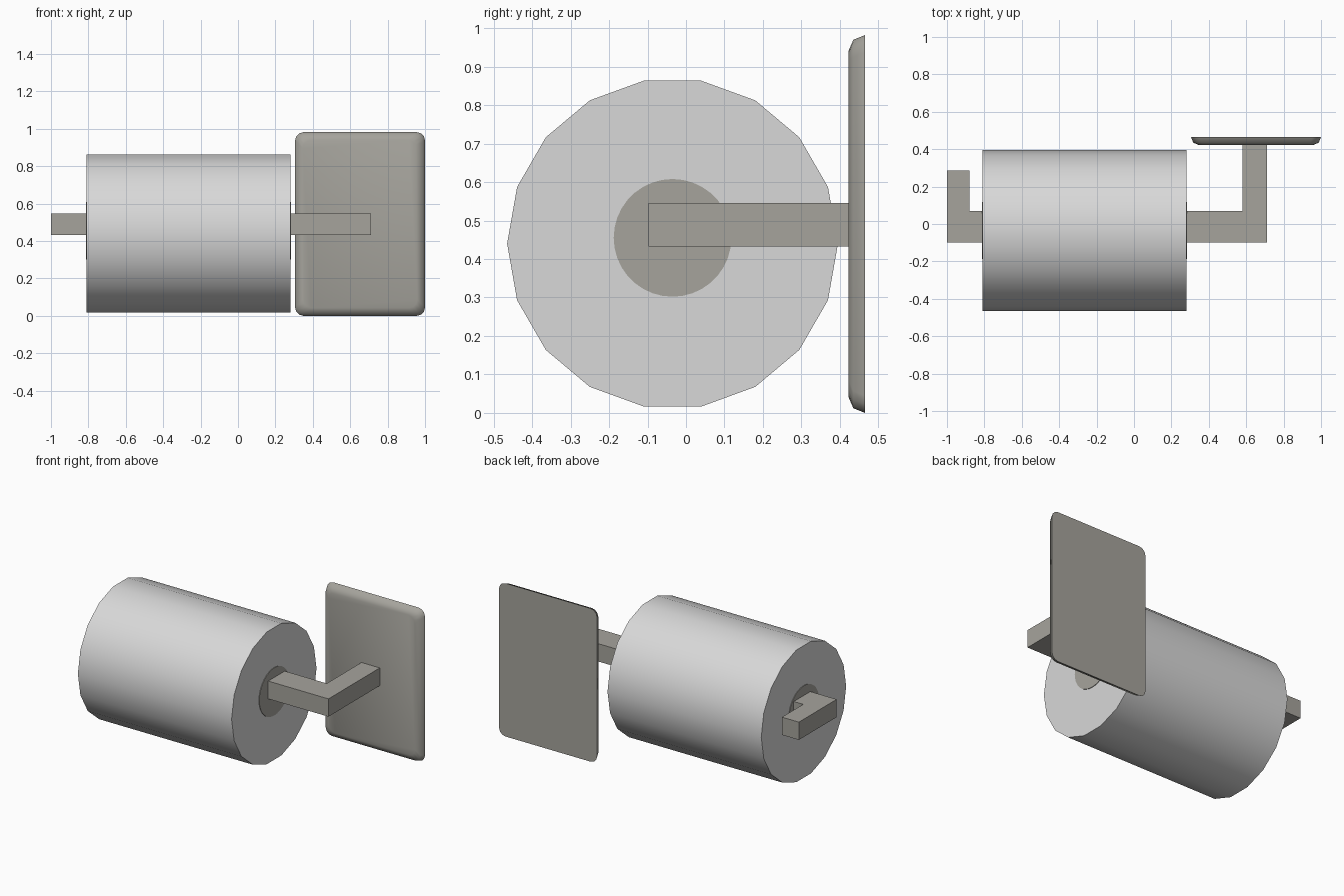
import bpy, bmesh, math

if "Cube" in bpy.data.objects:
    bpy.data.objects.remove(bpy.data.objects["Cube"])


def material(name, rgb):
    m = bpy.data.materials.new(name)
    m.diffuse_color = (*rgb, 1)
    m.use_nodes = True
    m.node_tree.nodes["Principled BSDF"].inputs["Base Color"].default_value = m.diffuse_color
    return m


paper = material("pale grey paper", (0.69, 0.69, 0.69))
metal = material("warm grey metal", (0.38, 0.37, 0.335))


def loft(name, rings, mat, smooth=None):
    """Skin a stack of equal-length rings and cap both ends."""
    bm = bmesh.new()
    rows = [[bm.verts.new(p) for p in ring] for ring in rings]
    n = len(rows[0])
    for a, b in zip(rows, rows[1:]):
        for i in range(n):
            bm.faces.new((a[i], a[(i + 1) % n], b[(i + 1) % n], b[i]))
    bm.faces.new(rows[0])
    bm.faces.new(rows[-1])
    bmesh.ops.recalc_face_normals(bm, faces=bm.faces)
    me = bpy.data.meshes.new(name)
    bm.to_mesh(me)
    bm.free()
    me.materials.append(mat)
    ob = bpy.data.objects.new(name, me)
    bpy.context.collection.objects.link(ob)
    if smooth:
        bpy.ops.object.select_all(action='DESELECT')
        ob.select_set(True)
        bpy.context.view_layer.objects.active = ob
        bpy.ops.object.shade_smooth_by_angle(angle=math.radians(smooth))
    return ob


def circle(x, y, z, r, n):
    return [(x, y + r * math.cos(2 * math.pi * i / n),
             z + r * math.sin(2 * math.pi * i / n)) for i in range(n)]


def rounded_rect(y, inset, r=0.045, steps=3):
    x0, x1, z0, z1 = 0.305 + inset, 1.0 - inset, inset, 0.982 - inset
    corners = [(x1 - r, z1 - r), (x0 + r, z1 - r), (x0 + r, z0 + r), (x1 - r, z0 + r)]
    pts = []
    for k, (cx, cz) in enumerate(corners):
        for s in range(steps + 1):
            a = math.pi / 2 * (k + s / steps)
            pts.append((cx + r * math.cos(a), y, cz + r * math.sin(a)))
    return pts


# Paper roll
loft("paper_roll", [circle(x, -0.035, 0.44, 0.43, 18) for x in (-0.81, 0.28)], paper, 40)

# Painted core discs on both ends of the roll
for side, x, d in (("left", -0.81, -0.003), ("right", 0.28, 0.003)):
    loft("core_disc_" + side, [circle(x - d, -0.035, 0.455, 0.153, 36),
                               circle(x + d, -0.035, 0.455, 0.153, 36)], metal)

# Square bar: hooked left end, axle, arm back to the wall
outline = [(-1, -0.098), (0.71, -0.098), (0.71, 0.425), (0.58, 0.425),
           (0.58, 0.07), (-0.88, 0.07), (-0.88, 0.285), (-1, 0.285)]
loft("holder_bar", [[(x, y, z) for x, y in outline] for z in (0.432, 0.546)], metal)

# Wall plate with bevelled front rim
loft("wall_plate", [rounded_rect(0.465, 0), rounded_rect(0.435, 0.012),
                    rounded_rect(0.422, 0.042)], metal, 60)
